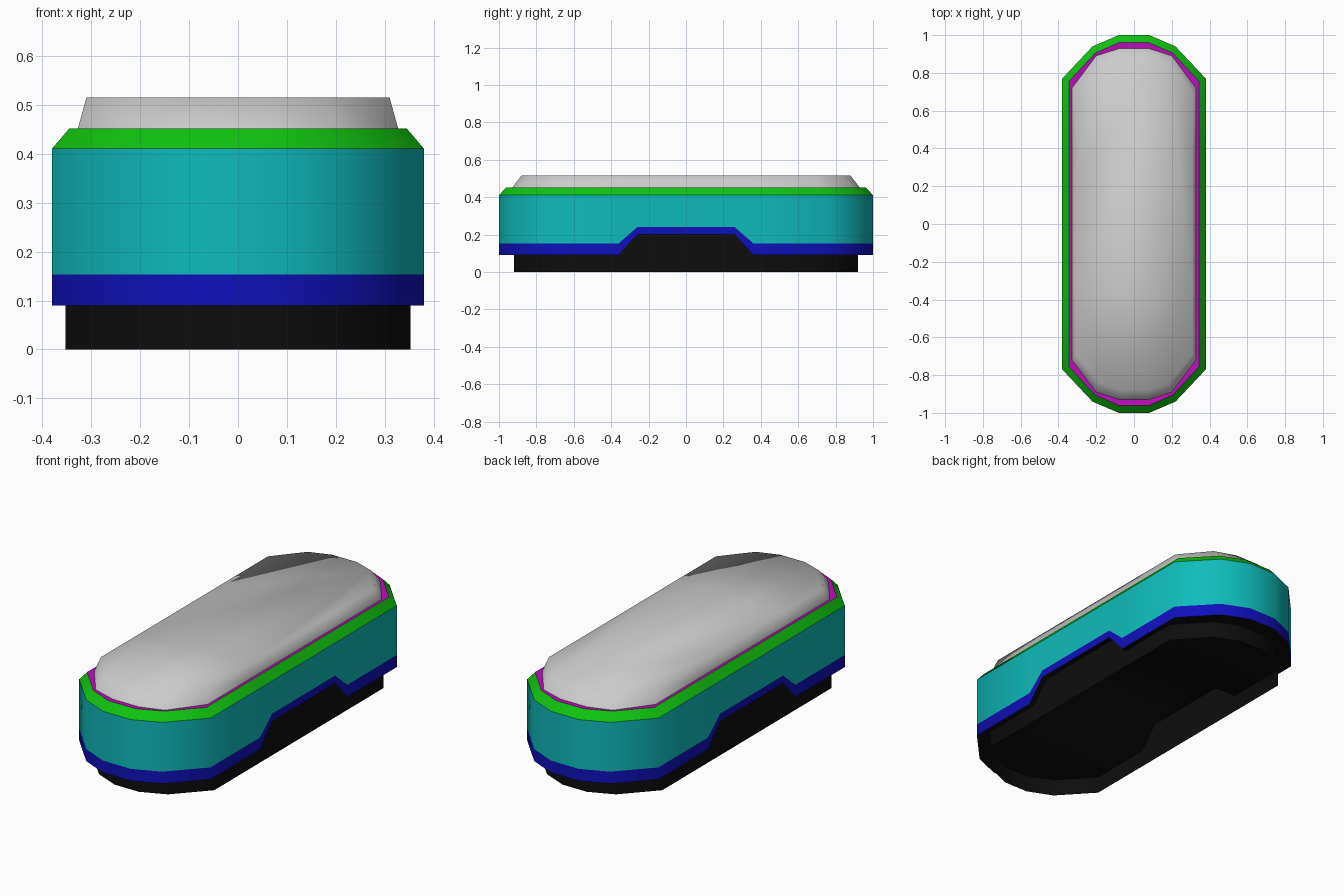
import bpy
import math

if "Cube" in bpy.data.objects:
    bpy.data.objects.remove(bpy.data.objects["Cube"])

# Right half of each plan outline for y > 0; the last two points place the side arch
BODY = [(0.08, 1.0), (0.22, 0.94), (0.38, 0.77), (0.38, 0.36), (0.38, 0.26)]
RIM = [(0.08, 0.96), (0.205, 0.905), (0.345, 0.755), (0.345, 0.36), (0.345, 0.26)]
PAD = [(0.075, 0.93), (0.2, 0.89), (0.328, 0.72), (0.328, 0.36), (0.328, 0.26)]
PAD_TOP = [(0.07, 0.88), (0.185, 0.84), (0.31, 0.69), (0.31, 0.36), (0.31, 0.26)]
BASE = [(0.07, 0.92), (0.2, 0.865), (0.353, 0.70), (0.353, 0.36), (0.353, 0.26)]


def ring(quarter, z, arch_z=None):
    """Mirror a quarter outline into a full loop; arch_z lifts the middle of the sides."""
    right = quarter + [(x, -y) for x, y in reversed(quarter)]
    loop = right + [(-x, y) for x, y in reversed(right)]
    return [(x, y, arch_z if arch_z is not None and abs(y) < 0.3 else z) for x, y in loop]


def loft(name, rings, color=None, cap_top=False, ceiling=None):
    """Join stacked loops into a shell, with an optional lid or downward-facing ceiling."""
    n = len(rings[0])
    verts = [v for r in rings for v in r]
    faces = []
    for k in range(len(rings) - 1):
        a, b = k * n, (k + 1) * n
        for i in range(n):
            j = (i + 1) % n
            faces.append((a + i, b + i, b + j, a + j))
    if cap_top:
        faces.append(tuple(reversed(range((len(rings) - 1) * n, len(rings) * n))))
    if ceiling is not None:
        o = ceiling * n
        for i in range(n // 2 - 1):
            faces.append((o + i, o + i + 1, o + n - 2 - i, o + n - 1 - i))
    mesh = bpy.data.meshes.new(name)
    mesh.from_pydata(verts, [], faces)
    obj = bpy.data.objects.new(name, mesh)
    bpy.context.collection.objects.link(obj)
    if color:
        mat = bpy.data.materials.new(name + "_color")
        mat.diffuse_color = (*color, 1)
        mat.use_nodes = True
        mat.node_tree.nodes["Principled BSDF"].inputs["Base Color"].default_value = mat.diffuse_color
        mesh.materials.append(mat)
    bpy.ops.object.select_all(action='DESELECT')
    obj.select_set(True)
    bpy.context.view_layer.objects.active = obj
    bpy.ops.object.shade_smooth_by_angle(angle=math.radians(50))
    return obj


# Hollow black base with arched ceiling and overhang
loft("base", [ring(BASE, 0), ring(BASE, 0.09, 0.2), ring(BODY, 0.09, 0.2)],
     (0.004, 0.004, 0.004), ceiling=1)
# Blue band arching over the middle of each side
loft("lower_band", [ring(BODY, 0.09, 0.2), ring(BODY, 0.153, 0.24)], (0.005, 0.005, 0.5))
# Main wall
loft("body_wall", [ring(BODY, 0.153, 0.24), ring(BODY, 0.411)], (0.005, 0.5, 0.5))
# Chamfered upper rim
loft("upper_rim", [ring(BODY, 0.411), ring(RIM, 0.452)], (0.005, 0.55, 0.005))
# Thin trim ring around the pad
loft("trim_ring", [ring(RIM, 0.452), ring(PAD, 0.45)], (0.5, 0.005, 0.5))
# Raised top pad
pad = loft("top_pad", [ring(PAD, 0.45), ring(PAD_TOP, 0.515)], cap_top=True)
pad.data.attributes.remove(pad.data.attributes["sharp_edge"]) if "sharp_edge" in pad.data.attributes else None
